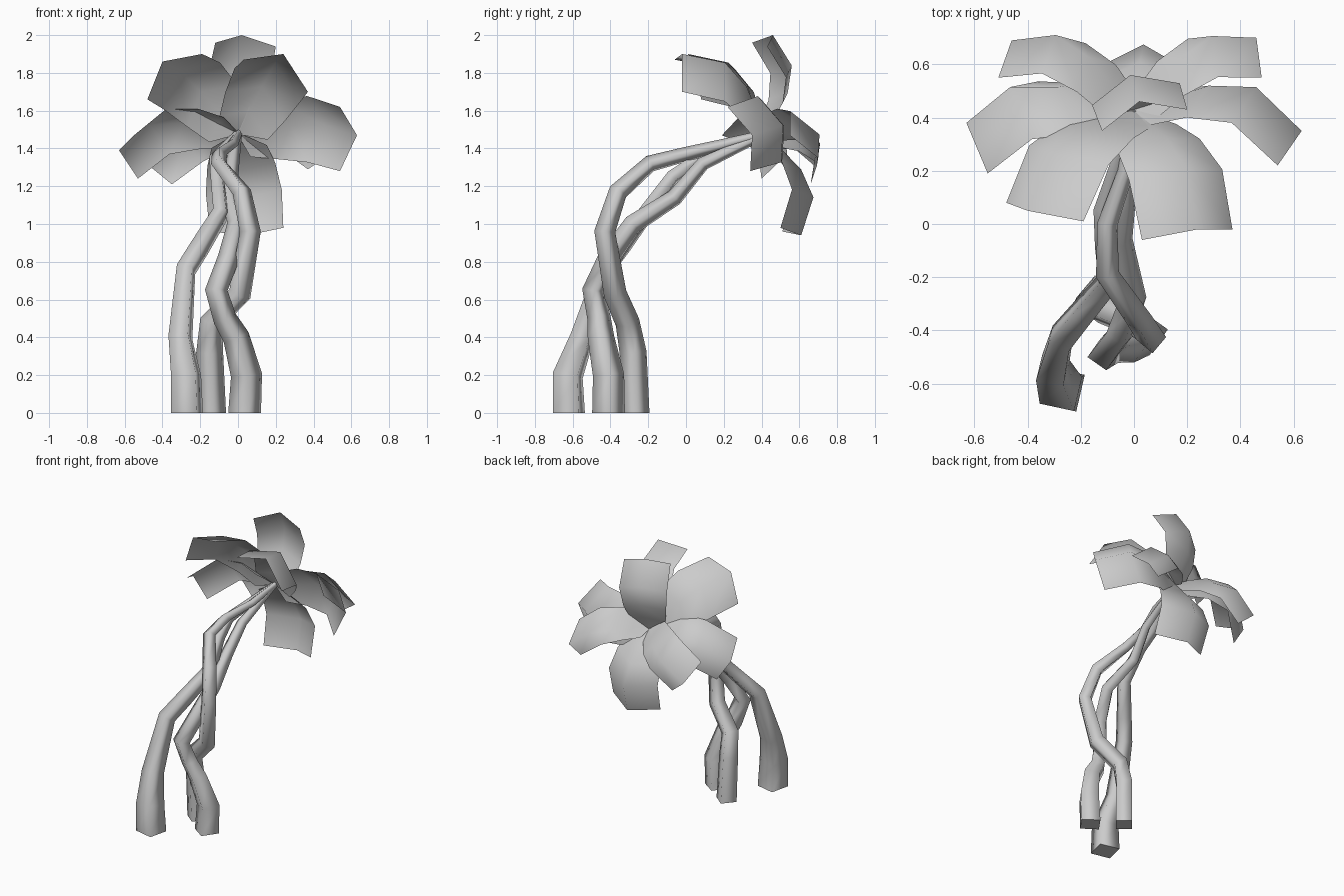
import bpy, bmesh, math
from mathutils import Vector

cube = bpy.data.objects.get("Cube")
if cube:
    bpy.data.objects.remove(cube, do_unlink=True)

grey = bpy.data.materials.new("pale_grey")
grey.use_nodes = True
colour = (0.6, 0.6, 0.6, 1)
grey.diffuse_color = colour
grey.node_tree.nodes["Principled BSDF"].inputs["Base Color"].default_value = colour


def finish(bm, name):
    mesh = bpy.data.meshes.new(name)
    bm.to_mesh(mesh)
    bm.free()
    mesh.materials.append(grey)
    obj = bpy.data.objects.new(name, mesh)
    bpy.context.collection.objects.link(obj)


def bridge(bm, rows, closed):
    """Join neighbouring rows of vertices with smooth quads."""
    for low, high in zip(rows, rows[1:]):
        count = len(low)
        for i in range(count if closed else count - 1):
            j = (i + 1) % count
            bm.faces.new((low[i], low[j], high[j], high[i])).smooth = True


def trunk(name, path, base_radius, mid_radius, turn):
    """Sweep a square section along a crooked path, flared at the foot."""
    bm = bmesh.new()
    tip_radius = 0.022
    points = [Vector(p) for p in path]
    last = len(points) - 1
    total = sum((b - a).length for a, b in zip(points, points[1:]))
    rows, run = [], 0
    for i, p in enumerate(points):
        if i:
            run += (p - points[i - 1]).length
        ahead = (points[min(i + 1, last)] - p).normalized()
        behind = (p - points[max(i - 1, 0)]).normalized()
        along = (ahead + behind).normalized() if i else Vector((0, 0, 1))
        side = Vector((1, 0, 0))
        side = (side - along * side.dot(along)).normalized()
        other = along.cross(side)
        # Slow taper to the tip, plus a flare that fades out above the foot
        radius = mid_radius + (tip_radius - mid_radius) * (run / total) ** 2
        radius += (base_radius - mid_radius) * max(0, 1 - (run / 0.5) ** 2)
        ring = []
        for k in range(4):
            a = math.radians(turn) + k * math.pi / 2
            ring.append(bm.verts.new(p + radius * (side * math.cos(a) + other * math.sin(a))))
        rows.append(ring)
    bridge(bm, rows, True)
    bm.faces.new(rows[0][::-1])
    bm.faces.new(rows[-1])
    finish(bm, name)


# Three intertwined trunks meeting under the crown
crown = Vector((0, 0.43, 1.48))
trunk("left_trunk", [(-.27, -.62, 0), (-.275, -.625, .2), (-.305, -.55, .4), (-.275, -.43, .76),
                     (-.2, -.34, .88), (-.09, -.21, 1.06), (-.11, -.07, 1.25),
                     (-.12, .06, 1.34), crown], .1, .066, 32)
trunk("back_trunk", [(-.14, -.27, 0), (-.15, -.28, .32), (-.14, -.31, .48), (.01, -.375, .63),
                     (.065, -.43, .96), (.02, -.36, 1.17), (-.1, -.19, 1.32), (-.1, 0, 1.37),
                     (-.03, .2, 1.42), crown], .077, .066, 5)
trunk("front_trunk", [(.035, -.41, 0), (.045, -.41, .2), (-.01, -.45, .4), (-.07, -.46, .5),
                      (-.115, -.49, .65), (-.05, -.41, .82), (-.005, -.28, 1),
                      (-.05, -.06, 1.14), (-.03, .09, 1.32), crown], .088, .066, 10)

# Position along the leaf, arch height and width at each row
ROWS = [(0, 0, .03), (.2, .05, .75), (.42, .11, .92), (.7, .125, 1.03), (1, 0, 1)]


def leaf(name, left, ridge, right, bulge=1):
    """Arched leaf running from the crown out to a three-point tip edge."""
    left, ridge, right = Vector(left), Vector(ridge), Vector(right)
    up = (ridge - crown).cross(right - left).normalized()
    if up.dot(Vector((0, .87, .5))) < 0:
        up.negate()
    bm = bmesh.new()
    rows = []
    for t, arch, width in ROWS:
        mid = crown.lerp(ridge, t) + up * arch * bulge
        rows.append([bm.verts.new(mid + (corner - ridge) * width)
                     for corner in (left, ridge, right)])
    bridge(bm, rows, False)
    bmesh.ops.recalc_face_normals(bm, faces=bm.faces)
    if sum(f.normal.dot(up) for f in bm.faces) < 0:
        bmesh.ops.reverse_faces(bm, faces=bm.faces)
    finish(bm, name)


# Eight leaves around the crown
leaf("top_leaf", (-.12, .35, 1.96), (.02, .46, 2), (.2, .43, 1.94), .9)
leaf("bottom_leaf", (-.15, .51, .96), (.05, .61, .94), (.24, .5, .98))
leaf("front_left_leaf", (.03, -.06, 1.87), (.24, -.02, 1.9), (.37, -.02, 1.7))
leaf("front_right_leaf", (-.48, .08, 1.66), (-.4, .05, 1.86), (-.19, .01, 1.9))
leaf("left_leaf", (.54, .22, 1.62), (.63, .35, 1.47), (.54, .34, 1.28), 1.2)
leaf("right_leaf", (-.55, .19, 1.47), (-.63, .38, 1.39), (-.53, .4, 1.24), 1.3)
leaf("back_right_leaf", (-.51, .55, 1.42), (-.46, .69, 1.3), (-.35, .66, 1.21))
leaf("back_left_leaf", (.48, .55, 1.47), (.46, .7, 1.35), (.37, .69, 1.29))
